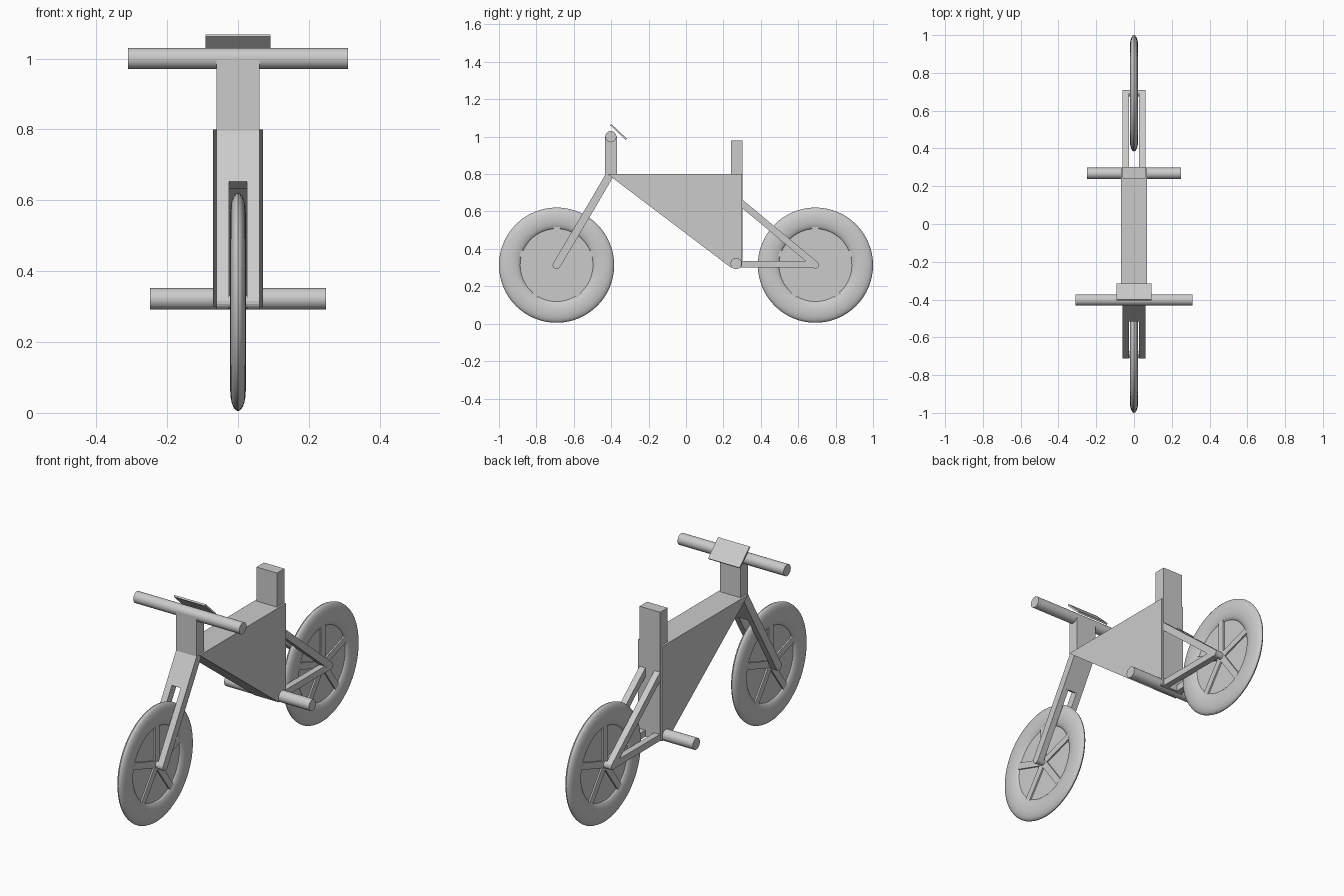
import bpy, bmesh, math
from mathutils import Vector

if "Cube" in bpy.data.objects:
    bpy.data.objects.remove(bpy.data.objects["Cube"])

grey = bpy.data.materials.new("plain grey")
grey.diffuse_color = (0.6, 0.6, 0.6, 1)
grey.use_nodes = True
grey.node_tree.nodes["Principled BSDF"].inputs["Base Color"].default_value = grey.diffuse_color


def finish(name, bm, smooth=False):
    bmesh.ops.recalc_face_normals(bm, faces=bm.faces[:])
    me = bpy.data.meshes.new(name)
    bm.to_mesh(me)
    bm.free()
    me.materials.append(grey)
    ob = bpy.data.objects.new(name, me)
    bpy.context.collection.objects.link(ob)
    if smooth:
        bpy.ops.object.select_all(action='DESELECT')
        ob.select_set(True)
        bpy.context.view_layer.objects.active = ob
        bpy.ops.object.shade_smooth_by_angle(angle=math.radians(40))
    return ob


def prism(name, pts, x0, x1, smooth=False):
    """Side outline in (y, z), extruded from x0 to x1."""
    bm = bmesh.new()
    f = bm.faces.new([bm.verts.new((x0, y, z)) for y, z in pts])
    r = bmesh.ops.extrude_face_region(bm, geom=[f])
    vs = [v for v in r["geom"] if isinstance(v, bmesh.types.BMVert)]
    bmesh.ops.translate(bm, verts=vs, vec=(x1 - x0, 0, 0))
    return finish(name, bm, smooth)


def rod(name, y, z, r, half, n=32):
    pts = [(y + r * math.cos(2 * math.pi * i / n), z + r * math.sin(2 * math.pi * i / n)) for i in range(n)]
    return prism(name, pts, -half, half, True)


def bar(name, a, b, w, x0, x1, round_end=False):
    """Straight bar from a to b in the side plane, optionally rounded at b."""
    a, b = Vector(a), Vector(b)
    d = (b - a).normalized()
    n = Vector((-d.y, d.x)) * w / 2
    pts = [a - n, b - n]
    if round_end:
        for i in range(1, 8):
            t = math.pi * i / 8
            pts.append(b - n * math.cos(t) + d * (w / 2) * math.sin(t))
    pts += [b + n, a + n]
    return prism(name, [tuple(p) for p in pts], x0, x1)


def tyre(name, cy, cz, ring, radial, half, n=64, m=20):
    bm = bmesh.new()
    g = []
    for i in range(n):
        a = 2 * math.pi * i / n
        row = []
        for j in range(m):
            b = 2 * math.pi * j / m
            r = ring + radial * math.cos(b)
            row.append(bm.verts.new((half * math.sin(b), cy + r * math.cos(a), cz + r * math.sin(a))))
        g.append(row)
    for i in range(n):
        for j in range(m):
            k, l = (i + 1) % n, (j + 1) % m
            bm.faces.new((g[i][j], g[k][j], g[k][l], g[i][l]))
    finish(name, bm, True)


# wheels
WZ = 0.313
for end, cy in (("front", -0.692), ("rear", 0.692)):
    tyre(end + "_tyre", cy, WZ, 0.25, 0.058, 0.022)
    rod(end + "_wheel_disc", cy, WZ, 0.205, 0.006, 64)
    rod(end + "_axle", cy, WZ, 0.018, 0.058, 24)
    for k in range(5):
        a = math.radians(90 + 72 * k)
        bar(f"{end}_spoke_{k}", (cy, WZ),
            (cy + 0.205 * math.cos(a), WZ + 0.205 * math.sin(a)), 0.035, -0.014, 0.014)

# frame body, seat post and steering column
prism("frame_body", [(-0.42, 0.8), (0.24, 0.8), (0.299, 0.8), (0.299, 0.3), (0.24, 0.3)], -0.07, 0.07)
prism("seat_post", [(0.24, 0.3), (0.302, 0.3), (0.302, 0.98), (0.24, 0.98)], -0.06, 0.06)
prism("steering_column", [(-0.432, 0.79), (-0.37, 0.79), (-0.37, 1.0), (-0.432, 1.0)], -0.06, 0.06)

# front fork: solid crown, then two legs
top, split, low = (-0.405, 0.8), (-0.497, 0.642), (-0.692, WZ)
bar("fork_crown", top, split, 0.042, -0.06, 0.06)
for side, s in (("left", -1), ("right", 1)):
    bar(side + "_fork_leg", split, low, 0.042, s * 0.026, s * 0.06, True)
    # rear stays
    bar(side + "_seat_stay", (0.28, 0.658), (0.692, 0.315), 0.036, s * 0.026, s * 0.06, True)
    bar(side + "_chain_stay", (0.28, 0.317), (0.692, 0.317), 0.035, s * 0.026, s * 0.059, True)

# handlebar, pedals and display
rod("handlebar", -0.402, 1.0, 0.03, 0.31)
rod("pedal_bar", 0.268, 0.322, 0.03, 0.248)
bar("display_plate", (-0.403, 1.065), (-0.318, 0.985), 0.009, -0.092, 0.092)
